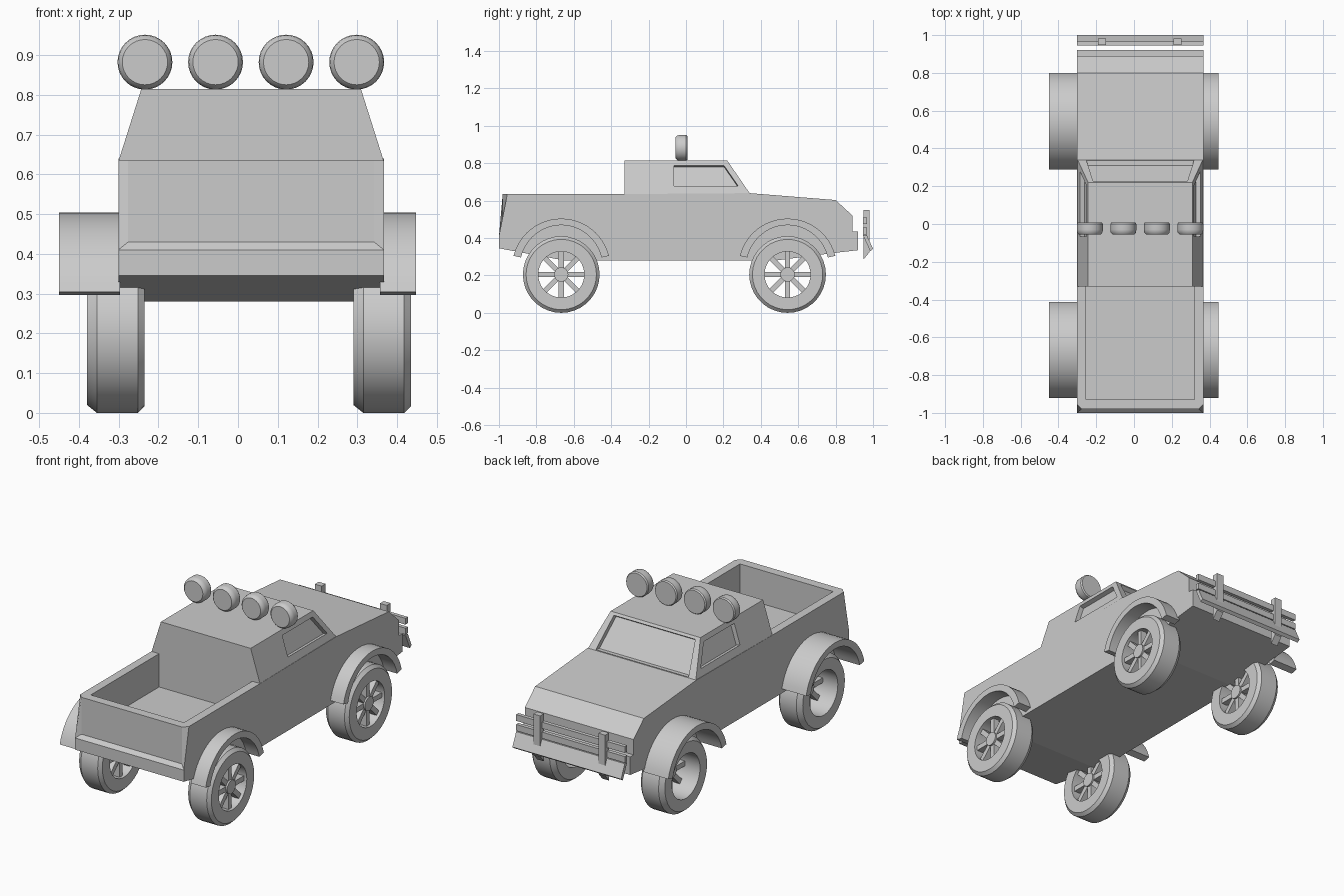
import bpy, bmesh, math
from mathutils import Vector, Matrix

cube = bpy.data.objects.get("Cube")
if cube:
    bpy.data.objects.remove(cube, do_unlink=True)

GREY = (0.6, 0.6, 0.6, 1)
paint = bpy.data.materials.new("plain grey")
paint.use_nodes = True
paint.diffuse_color = GREY
paint.node_tree.nodes["Principled BSDF"].inputs["Base Color"].default_value = GREY

MID = 0.033                      # body centre line
LEFT, RIGHT = -0.301, 0.367      # body sides
AXLES = (-0.667, 0.543)


def finish(name, bm, smooth=False):
    bmesh.ops.recalc_face_normals(bm, faces=bm.faces)
    mesh = bpy.data.meshes.new(name)
    bm.to_mesh(mesh)
    bm.free()
    mesh.materials.append(paint)
    ob = bpy.data.objects.new(name, mesh)
    bpy.context.collection.objects.link(ob)
    if smooth:
        bpy.ops.object.select_all(action='DESELECT')
        ob.select_set(True)
        bpy.context.view_layer.objects.active = ob
        bpy.ops.object.shade_smooth_by_angle(angle=math.radians(35))
    return ob


def loft(bm, a, b):
    """Closed solid between two matching outlines."""
    va, vb = [bm.verts.new(p) for p in a], [bm.verts.new(p) for p in b]
    bm.faces.new(va)
    bm.faces.new(vb)
    for i in range(len(va)):
        j = (i + 1) % len(va)
        bm.faces.new((va[i], va[j], vb[j], vb[i]))


def prism(bm, outline, x0, x1):
    loft(bm, [(x0, y, z) for y, z in outline], [(x1, y, z) for y, z in outline])


def box(bm, x0, x1, y0, y1, z0, z1):
    prism(bm, [(y0, z0), (y1, z0), (y1, z1), (y0, z1)], x0, x1)


def lathe(bm, profile, axis, centre, steps=36):
    """Spin (along, radius) points about the x or y axis."""
    closed = profile[0][1] > 0
    rings = []
    for i in range(steps):
        a = 2 * math.pi * i / steps
        ring = []
        for t, r in profile:
            c, s = r * math.cos(a), r * math.sin(a)
            p = (t, c, s) if axis == 'x' else (c, t, s)
            ring.append(bm.verts.new(Vector(p) + Vector(centre)))
        rings.append(ring)
    n = len(profile)
    for i in range(steps):
        a, b = rings[i], rings[(i + 1) % steps]
        for k in range(n if closed else n - 1):
            m = (k + 1) % n
            bm.faces.new((a[k], a[m], b[m], b[k]))
    bmesh.ops.remove_doubles(bm, verts=bm.verts, dist=1e-5)


def cut(ob, cutter):
    mod = ob.modifiers.new("cut", 'BOOLEAN')
    mod.operation, mod.solver, mod.object = 'DIFFERENCE', 'EXACT', cutter
    cutter.hide_render = True
    bpy.context.view_layer.update()
    graph = bpy.context.evaluated_depsgraph_get()
    mesh = bpy.data.meshes.new_from_object(ob.evaluated_get(graph))
    ob.modifiers.clear()
    ob.data = mesh
    bpy.data.objects.remove(cutter, do_unlink=True)


# Lower body with bumpers, chamfered rear corners and an open cargo bed
bm = bmesh.new()
prism(bm, [(-1, 0.345), (-1, 0.41), (-0.98, 0.43), (-0.98, 0.635), (-0.33, 0.635),
           (0.34, 0.64), (0.80, 0.603), (0.89, 0.52), (0.89, 0.435), (0.92, 0.435),
           (0.92, 0.335), (0.79, 0.32), (0.48, 0.28), (-0.65, 0.28)], LEFT, RIGHT)
corners = [e for e in bm.edges if all(abs(v.co.y + 0.98) < 1e-4 for v in e.verts)
           and abs(e.verts[0].co.z - e.verts[1].co.z) > 0.1]
bmesh.ops.bevel(bm, geom=corners, offset=0.025, segments=1, affect='EDGES')
body = finish("lower_body", bm)
bm = bmesh.new()
box(bm, -0.254, 0.319, -0.93, -0.33, 0.45, 0.8)
cut(body, finish("bed_cutter", bm))

# Tapered cab
def half_width(z):
    return 0.333 - (z - 0.635) * 0.057 / 0.18


cab_side = [(-0.33, 0.635), (0.34, 0.64), (0.22, 0.815), (-0.33, 0.815)]
bm = bmesh.new()
loft(bm, *[[(MID + s * half_width(z), y, z) for y, z in cab_side] for s in (-1, 1)])
cab = finish("cab", bm)

# Recessed side windows
window = [(-0.065, 0.677), (0.28, 0.677), (0.203, 0.788), (-0.065, 0.788)]
for s in (-1, 1):
    out = Vector((s * 0.953, 0, 0.302))
    pane = [Vector((MID + s * half_width(z), y, z)) for y, z in window]
    bm = bmesh.new()
    loft(bm, [p + out * 0.03 for p in pane], [p - out * 0.025 for p in pane])
    cut(cab, finish("window_cutter", bm))

# Recessed windscreen
low, high = Vector((0, 0.338, 0.643)), Vector((0, 0.229, 0.802))
out = Vector((0, 0.825, 0.566))
pane = [low + Vector((MID - 0.285, 0, 0)), low + Vector((MID + 0.285, 0, 0)),
        high + Vector((MID + 0.25, 0, 0)), high + Vector((MID - 0.25, 0, 0))]
bm = bmesh.new()
loft(bm, [p + out * 0.03 for p in pane], [p - out * 0.025 for p in pane])
cut(cab, finish("windscreen_cutter", bm))

# Arched fenders
for y in AXLES:
    for side, x0, x1 in (("left", 0.357, 0.447), ("right", -0.45, -0.297)):
        angles = [math.radians(14 + 152 * i / 24) for i in range(25)]
        arch = [(y + 0.263 * math.cos(a), 0.241 + 0.263 * math.sin(a)) for a in angles]
        arch += [(y + 0.222 * math.cos(a), 0.241 + 0.228 * math.sin(a))
                 for a in reversed(angles)]
        bm = bmesh.new()
        prism(bm, arch, x0, x1)
        finish(side + "_fender", bm, True)

# Wheels: tyre, hub and eight spokes
TYRE = [(0, 0.123), (0, 0.185), (0.025, 0.205), (0.128, 0.205), (0.145, 0.188), (0.145, 0.123)]
HUB = [(0.085, 0), (0.085, 0.038), (0.137, 0.038), (0.137, 0)]
for y in AXLES:
    for side, x in (("left", 0.29), ("right", -0.38)):
        centre = (x, y, 0.205)
        bm = bmesh.new()
        lathe(bm, TYRE, 'x', centre)
        finish(side + "_tyre", bm, True)
        bm = bmesh.new()
        lathe(bm, HUB, 'x', centre, 20)
        finish(side + "_hub", bm, True)
        bm = bmesh.new()
        for i in range(8):
            spoke = bmesh.new()
            box(spoke, 0.092, 0.128, 0.03, 0.127, -0.014, 0.014)
            spoke.transform(Matrix.Translation(centre) @ Matrix.Rotation(i * math.pi / 4, 4, 'X'))
            tmp = bpy.data.meshes.new("spoke")
            spoke.to_mesh(tmp)
            spoke.free()
            bm.from_mesh(tmp)
            bpy.data.meshes.remove(tmp)
        finish(side + "_spokes", bm)

# Row of roof lamps
LAMP = [(-0.056, 0), (-0.056, 0.057), (-0.045, 0.067), (-0.03, 0.069),
        (0, 0.069), (0.007, 0.064), (0.007, 0)]
for i in range(4):
    bm = bmesh.new()
    lathe(bm, LAMP, 'y', (-0.234 + 0.1775 * i, 0, 0.882), 32)
    finish("roof_lamp", bm, True)

# Bull bar: two rails, slanted lower plate and two posts
for z in (0.475, 0.42):
    bm = bmesh.new()
    box(bm, LEFT, RIGHT, 0.946, 0.967, z, z + 0.035)
    finish("bull_bar_rail", bm)
bm = bmesh.new()
prism(bm, [(0.946, 0.415), (0.967, 0.415), (1, 0.342), (0.985, 0.33)], LEFT, RIGHT)
finish("bull_bar_plate", bm)
for x in (-0.17, 0.23):
    bm = bmesh.new()
    prism(bm, [(0.948, 0.285), (0.982, 0.325), (0.982, 0.55), (0.948, 0.55)], x - 0.021, x + 0.021)
    finish("bull_bar_post", bm)
